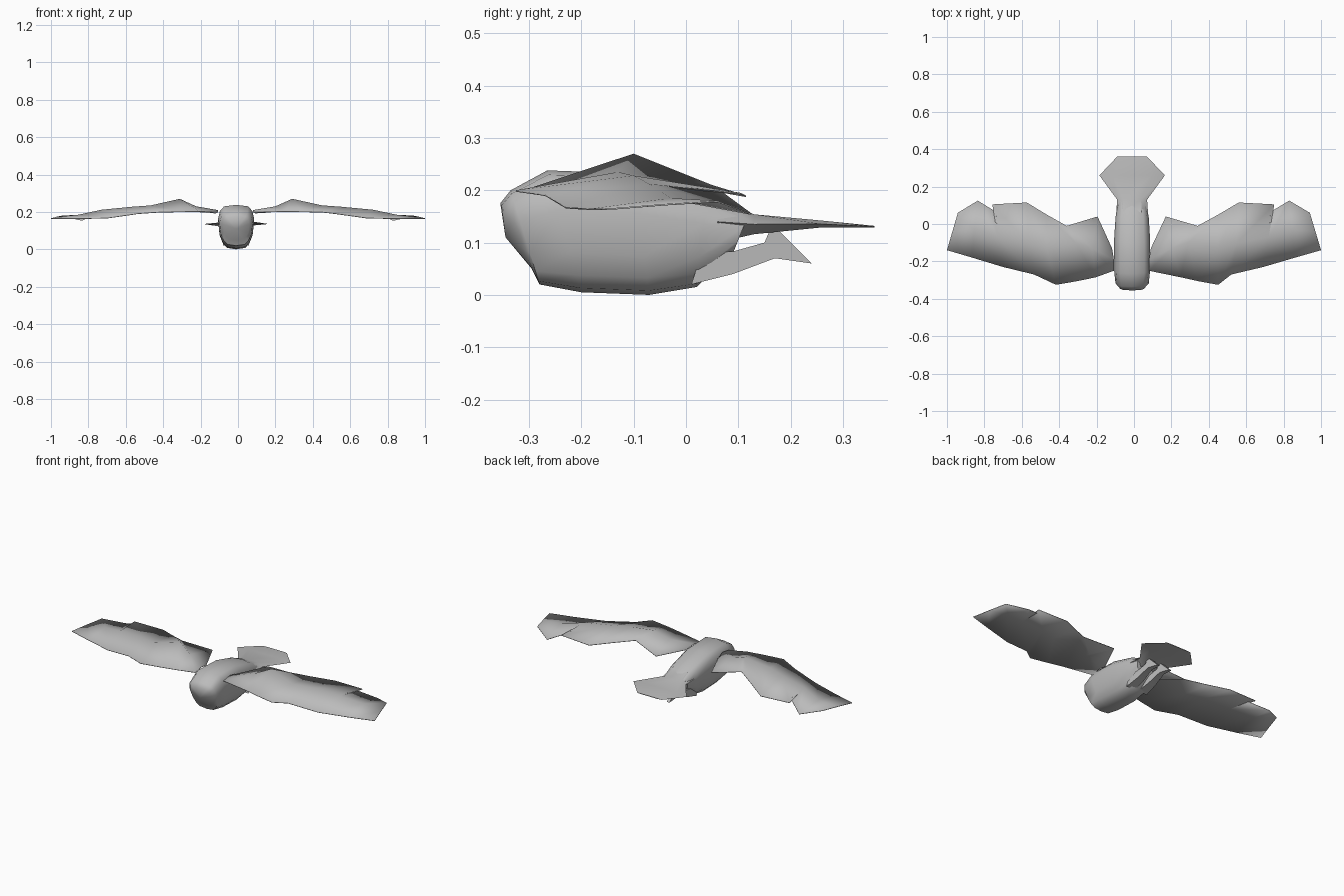
import bpy
import bmesh
from math import sin, cos, pi, radians, copysign

default = bpy.data.objects.get("Cube")
if default:
    bpy.data.objects.remove(default, do_unlink=True)

# One grey plumage colour
plumage = bpy.data.materials.new("plumage_grey")
plumage.use_nodes = True
grey = (.5, .5, .5, 1)
plumage.diffuse_color = grey
plumage.node_tree.nodes["Principled BSDF"].inputs["Base Color"].default_value = grey

CENTRE = -.01


def finish(name, bm, smooth_angle=50, closed=True):
    """Turn a bmesh into a smooth-shaded object."""
    bmesh.ops.remove_doubles(bm, verts=bm.verts, dist=.0005)
    if closed:
        bmesh.ops.recalc_face_normals(bm, faces=bm.faces)
    mesh = bpy.data.meshes.new(name)
    bm.to_mesh(mesh)
    bm.free()
    mesh.materials.append(plumage)
    obj = bpy.data.objects.new(name, mesh)
    bpy.context.collection.objects.link(obj)
    bpy.ops.object.select_all(action="DESELECT")
    obj.select_set(True)
    bpy.context.view_layer.objects.active = obj
    bpy.ops.object.shade_smooth_by_angle(angle=radians(smooth_angle))
    return obj


def bridge(bm, first, second, loop):
    """Join two rows of vertices with quads."""
    count = len(first)
    for i in range(count if loop else count - 1):
        j = (i + 1) % count
        bm.faces.new((first[i], second[i], second[j], first[j]))


def power(value, exponent):
    return copysign(abs(value) ** exponent, value)


def body_ring(bm, top_y, top_z, low_y, low_z, half, sides=14):
    """Slanted rounded-box section, narrower underneath."""
    ring = []
    for i in range(sides):
        angle = 2 * pi * (i + .5) / sides
        height = .5 + .5 * power(sin(angle), .7)
        taper = 1 if height > .5 else .75 + .5 * height
        ring.append(bm.verts.new((
            CENTRE + half * taper * power(cos(angle), .5),
            low_y + (top_y - low_y) * height,
            low_z + (top_z - low_z) * height)))
    return ring


# Body and head: slanted sections from face to rump
body_sections = [
    (-.355, .175, -.295, .05, .072),
    (-.335, .2, -.28, .02, .09),
    (-.265, .238, -.2, .005, .098),
    (-.1, .232, -.07, 0, .098),
    (.04, .195, .02, .015, .09),
    (.12, .155, .09, .08, .078),
]
bm = bmesh.new()
rings = [body_ring(bm, *section) for section in body_sections]
for first, second in zip(rings, rings[1:]):
    bridge(bm, first, second, True)
bm.faces.new(rings[-1])
# Beak ridge in the middle of the face
beak = bm.verts.new((CENTRE, -.345, .11))
for i, vert in enumerate(rings[0]):
    bm.faces.new((vert, rings[0][i - 1], beak))
finish("body", bm)

# Tail fan: flat sections as y, half width, upper z, lower z
tail_sections = [
    (.06, .085, .18, .1),
    (.13, .08, .154, .116),
    (.26, .175, .142, .129),
    (.36, .08, .132, .129),
]
bm = bmesh.new()
rows = []
for y, half, upper, lower in tail_sections:
    edge = (upper + lower) / 2
    inner = half * .6
    outline = [(-half, edge), (-inner, upper), (inner, upper),
               (half, edge), (inner, lower), (-inner, lower)]
    rows.append([bm.verts.new((CENTRE + x, y, z)) for x, z in outline])
for first, second in zip(rows, rows[1:]):
    bridge(bm, first, second, True)
bm.faces.new(rows[0])
bm.faces.new(rows[-1])
finish("tail", bm, 40)

# Wing ribs: leading edge, crest and trailing edge
inner_ribs = [
    ((.08, -.25, .2), (.08, -.19, .21), (.09, -.13, .195)),
    ((.25, -.285, .203), (.2, -.13, .23), (.17, .04, .2)),
    ((.34, -.305, .202), (.29, -.1, .27), (.34, -.01, .23)),
    ((.45, -.325, .2), (.45, -.13, .235), (.45, .05, .21)),
    ((.52, -.27, .192), (.55, -.1, .228), (.56, .115, .19)),
    ((.69, -.23, .168), (.72, -.07, .212), (.75, .105, .195)),
]
lead, crest, _ = inner_ribs[-1]
outer_ribs = [
    (lead, crest, (.73, .065, .2)),
    ((.86, -.18, .165), (.85, -.03, .185), (.83, .125, .156)),
    ((1, -.14, .166), (.97, -.04, .174), (.94, .06, .18)),
]


def wing_point(point, side):
    """Mirror across; the right wing's trailing edge sits further out, its elbow further in."""
    x, y, z = point
    shift = .03 * (1 - x) * (1 if y > -.28 else -2)
    return (x if side > 0 else -x - shift, y, z)


def build_wing(name, side):
    bm = bmesh.new()
    for ribs in (inner_ribs, outer_ribs):
        rows = [[bm.verts.new(wing_point(p, side)) for p in rib] for rib in ribs]
        for first, second in zip(rows, rows[1:]):
            bridge(bm, first, second, False)
    bm.normal_update()
    for face in bm.faces:
        if face.normal.z < 0:
            face.normal_flip()
    wing = finish(name, bm, 30, closed=False)
    thickness = wing.modifiers.new("feather_thickness", "SOLIDIFY")
    thickness.thickness = .003
    thickness.offset = -1


build_wing("left_wing", 1)
build_wing("right_wing", -1)

# Tucked feet: side outline given a little width, pinched at the claws
foot_outline = [(.01, .02), (.09, .04), (.17, .07), (.24, .06),
                (.165, .135), (.15, .1), (.09, .083), (.03, .08)]
for name, side in (("left_foot", 1), ("right_foot", -1)):
    bm = bmesh.new()
    walls = []
    for edge in (-1, 1):
        walls.append([bm.verts.new((
            CENTRE + side * .04 + edge * (.03 - .1 * max(y - .02, 0)), y, z))
            for y, z in foot_outline])
        bm.faces.new(walls[-1])
    bridge(bm, walls[0], walls[1], True)
    finish(name, bm, 35)
